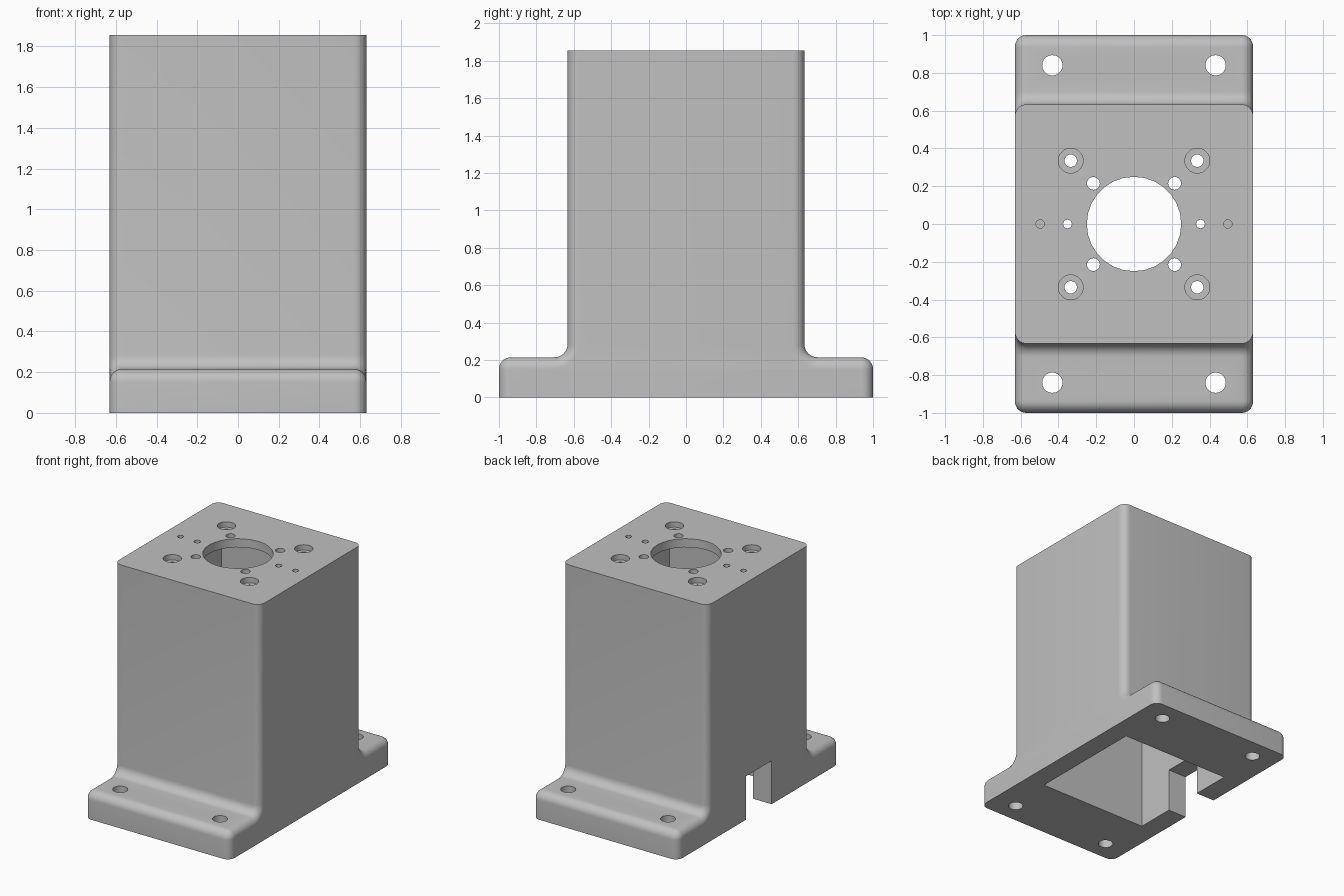
import bpy, bmesh, math

old = bpy.data.objects.get("Cube")
if old:
    bpy.data.objects.remove(old, do_unlink=True)

grey = bpy.data.materials.new("plain grey")
grey.use_nodes = True
colour = (0.53, 0.53, 0.53, 1)
grey.diffuse_color = colour
grey.node_tree.nodes["Principled BSDF"].inputs["Base Color"].default_value = colour

# Overall sizes
HALF_X, HALF_Y, TOWER_Y = 0.63, 1.0, 0.633
TOP, FLANGE = 1.855, 0.215
ROUND, FILLET, BEVEL = 0.064, 0.07, 0.06
CEILING, CAVITY = TOP - 0.067, 0.47
STEPS = 8


def arc(cy, cz, r, start, end):
    angles = [math.radians(start + (end - start) * i / STEPS) for i in range(STEPS + 1)]
    return [(cy + r * math.cos(a), cz + r * math.sin(a)) for a in angles]


def outline(d):
    """Flanged tower outline in y and z, with its sides drawn in by d."""
    half = [(HALF_Y - d, 0)]
    half += arc(HALF_Y - ROUND, FLANGE - ROUND, ROUND - d, 0, 90)
    half += arc(TOWER_Y + FILLET, FLANGE + FILLET, FILLET + d, 270, 180)
    half.append((TOWER_Y - d, TOP))
    return half + [(-y, z) for y, z in reversed(half)]


def finish(bm, name):
    bmesh.ops.recalc_face_normals(bm, faces=bm.faces)
    mesh = bpy.data.meshes.new(name)
    bm.to_mesh(mesh)
    bm.free()
    ob = bpy.data.objects.new(name, mesh)
    bpy.context.collection.objects.link(ob)
    mesh.materials.append(grey)
    return ob


# Housing: outline swept across x, with rounded side edges
sections = []
for i in range(STEPS + 1):
    t = math.pi / 2 * i / STEPS
    sections.append((HALF_X - BEVEL * (1 - math.cos(t)), BEVEL * (1 - math.sin(t))))
sections += [(-x, d) for x, d in reversed(sections)]
bm = bmesh.new()
rings = [[bm.verts.new((x, y, z)) for y, z in outline(d)] for x, d in sections]
for a, b in zip(rings, rings[1:]):
    for i in range(len(a)):
        j = (i + 1) % len(a)
        bm.faces.new((a[i], a[j], b[j], b[i]))
bm.faces.new(rings[0])
bm.faces.new(rings[-1])
housing = finish(bm, "motor_housing")


def cut(ob):
    ob.hide_render = True
    mod = housing.modifiers.new(ob.name, 'BOOLEAN')
    mod.operation = 'DIFFERENCE'
    mod.solver = 'EXACT'
    mod.object = ob
    bpy.context.view_layer.objects.active = housing
    bpy.ops.object.modifier_apply(modifier=mod.name)
    bpy.data.objects.remove(ob, do_unlink=True)


def cut_box(name, x0, x1, half_y, z0, z1):
    bm = bmesh.new()
    bmesh.ops.create_cube(bm, size=1)
    for v in bm.verts:
        v.co.x = x1 if v.co.x > 0 else x0
        v.co.y *= 2 * half_y
        v.co.z = z1 if v.co.z > 0 else z0
    cut(finish(bm, name))


def cut_holes(name, spots, r, z0, z1, sides=20):
    bm = bmesh.new()
    for x, y in spots:
        new = bmesh.ops.create_cone(bm, cap_ends=True, segments=sides, radius1=r,
                                    radius2=r, depth=z1 - z0)["verts"]
        bmesh.ops.translate(bm, verts=new, vec=(x, y, (z0 + z1) / 2))
    cut(finish(bm, name))


def four(x, y):
    return [(sx * x, sy * y) for sx in (-1, 1) for sy in (-1, 1)]


def pair(x):
    return [(-x, 0), (x, 0)]


# Open cavity and cable slot
cut_box("cavity", -CAVITY, CAVITY, CAVITY, -0.1, CEILING)
cut_box("cable_slot", -0.8, -0.4, 0.16, -0.1, 0.34)

# Holes in the top plate and flanges
ABOVE, BELOW = TOP + 0.1, CEILING - 0.1
cut_holes("centre_bore", [(0, 0)], 0.25, BELOW, ABOVE, 28)
cut_holes("inner_holes", four(0.215, 0.215), 0.034, BELOW, ABOVE)
cut_holes("screw_holes", four(0.335, 0.335), 0.033, BELOW, ABOVE)
cut_holes("counterbores", four(0.335, 0.335), 0.066, TOP - 0.042, ABOVE)
cut_holes("pin_holes", pair(0.352), 0.023, BELOW, ABOVE)
cut_holes("blind_holes", pair(0.497), 0.022, TOP - 0.12, ABOVE)
cut_holes("flange_holes", four(0.432, 0.84), 0.054, -0.1, FLANGE + 0.1)

# Smooth rounds, sharp rims
bpy.ops.object.select_all(action='DESELECT')
housing.select_set(True)
bpy.context.view_layer.objects.active = housing
bpy.ops.object.shade_smooth_by_angle(angle=math.radians(30))
